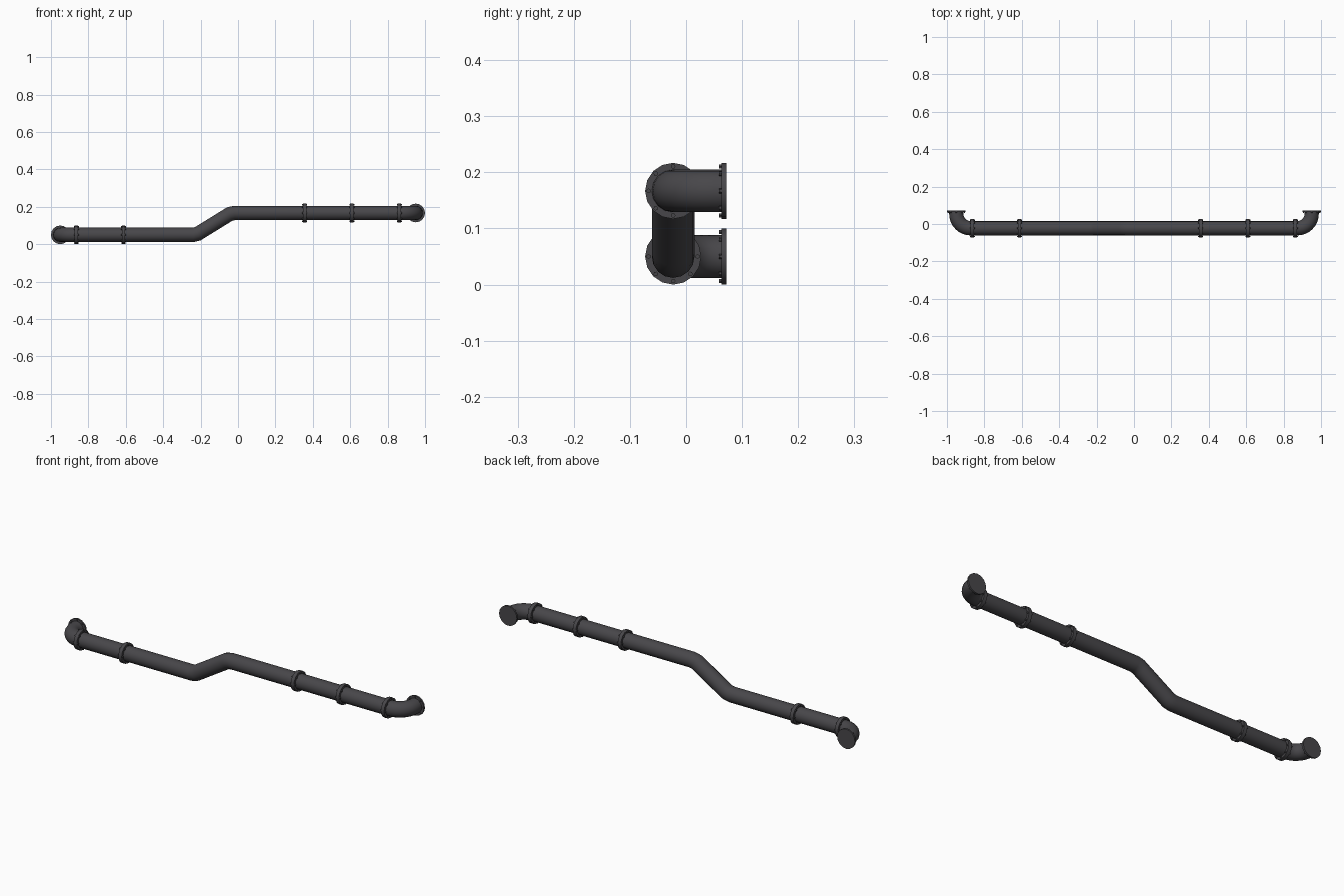
import bpy, bmesh, math
from mathutils import Vector, Matrix

if "Cube" in bpy.data.objects:
    bpy.data.objects.remove(bpy.data.objects["Cube"])

R, FR, FT = 0.038, 0.05, 0.009      # pipe radius, flange radius, flange thickness
YC, ZL, ZH = -0.023, 0.05, 0.167    # pipe axis depth, low and high axis heights
SIDES = 16

metal = bpy.data.materials.new("dark grey metal")
metal.diffuse_color = (0.064, 0.062, 0.068, 1)
metal.use_nodes = True
metal.node_tree.nodes["Principled BSDF"].inputs["Base Color"].default_value = metal.diffuse_color


def finish(bm, name, smooth=True):
    bmesh.ops.recalc_face_normals(bm, faces=bm.faces[:])
    me = bpy.data.meshes.new(name)
    bm.to_mesh(me)
    bm.free()
    me.materials.append(metal)
    ob = bpy.data.objects.new(name, me)
    bpy.context.collection.objects.link(ob)
    if smooth:
        bpy.ops.object.select_all(action='DESELECT')
        ob.select_set(True)
        bpy.context.view_layer.objects.active = ob
        bpy.ops.object.shade_smooth_by_angle(angle=math.radians(35))
    return ob


def pipe(name, points, normal):
    """Sweep a round section along a planar path, mitring each corner."""
    bm = bmesh.new()
    pts = [Vector(p) for p in points]
    n = Vector(normal)
    rings = []
    for i, p in enumerate(pts):
        a = (p - pts[i - 1]).normalized() if i else (pts[1] - p).normalized()
        b = (pts[i + 1] - p).normalized() if i < len(pts) - 1 else a
        t = (a + b).normalized()
        side = n.cross(t) / t.dot(a)
        rings.append([bm.verts.new(p + R * (math.cos(w) * side + math.sin(w) * n))
                      for w in (2 * math.pi * k / SIDES for k in range(SIDES))])
    for r, s in zip(rings, rings[1:]):
        for k in range(SIDES):
            j = (k + 1) % SIDES
            bm.faces.new((r[k], r[j], s[j], s[k]))
    bm.faces.new(rings[0])
    bm.faces.new(rings[-1])
    return finish(bm, name)


def flange(name, base, direction):
    """Disc from base along direction, with eight bolt heads on its far face."""
    bm = bmesh.new()
    d = Vector(direction)
    turn = Matrix.Translation(Vector(base)) @ d.to_track_quat('Z', 'Y').to_matrix().to_4x4()
    bmesh.ops.create_cone(bm, cap_ends=True, segments=SIDES, radius1=FR, radius2=FR, depth=FT,
                          matrix=turn @ Matrix.Translation((0, 0, FT / 2)))
    for k in range(8):
        m = turn @ Matrix.Rotation(k * math.pi / 4, 4, 'Z') @ Matrix.Translation((0.0437, 0, FT + 0.0022))
        bmesh.ops.create_cone(bm, cap_ends=True, segments=6, radius1=0.0042, radius2=0.0042,
                              depth=0.0056, matrix=m)
    return finish(bm, name)


# straight lengths
pipe("left_pipe", [(-0.865, YC, ZL), (-0.612, YC, ZL)], (0, 1, 0))
pipe("right_pipe_inner", [(0.356, YC, ZH), (0.609, YC, ZH)], (0, 1, 0))
pipe("right_pipe_outer", [(0.609, YC, ZH), (0.863, YC, ZH)], (0, 1, 0))

# long offset pipe with slightly eased corners
sl = (ZH - ZL) / 0.19
pipe("offset_pipe", [(-0.612, YC, ZL), (-0.24, YC, ZL), (-0.215, YC, ZL + 0.006),
                     (-0.2, YC, ZL + 0.025 * sl), (-0.06, YC, ZH - 0.025 * sl),
                     (-0.045, YC, ZH - 0.006), (-0.02, YC, ZH), (0.356, YC, ZH)], (0, 1, 0))

# elbows turning back to the wall, each ending in a bolted wall flange
BR = 0.077
for name, s, z in (("left", -1, ZL), ("right", 1, ZH)):
    path = [(s * 0.863, YC, z)]
    for k in range(9):
        w = math.pi / 2 * k / 8
        path.append((s * (0.95 - BR + BR * math.sin(w)), YC + BR * (1 - math.cos(w)), z))
    path.append((s * 0.95, 0.068, z))
    pipe(name + "_elbow", path, (0, 0, 1))
    flange(name + "_wall_flange", (s * 0.95, 0.0725, z), (0, -1, 0))

# joints: back-to-back flange pairs
for i, (x, z) in enumerate(((-0.864, ZL), (-0.612, ZL), (0.356, ZH), (0.609, ZH), (0.863, ZH))):
    flange(f"joint_{i + 1}_flange_a", (x, YC, z), (-1, 0, 0))
    flange(f"joint_{i + 1}_flange_b", (x, YC, z), (1, 0, 0))
